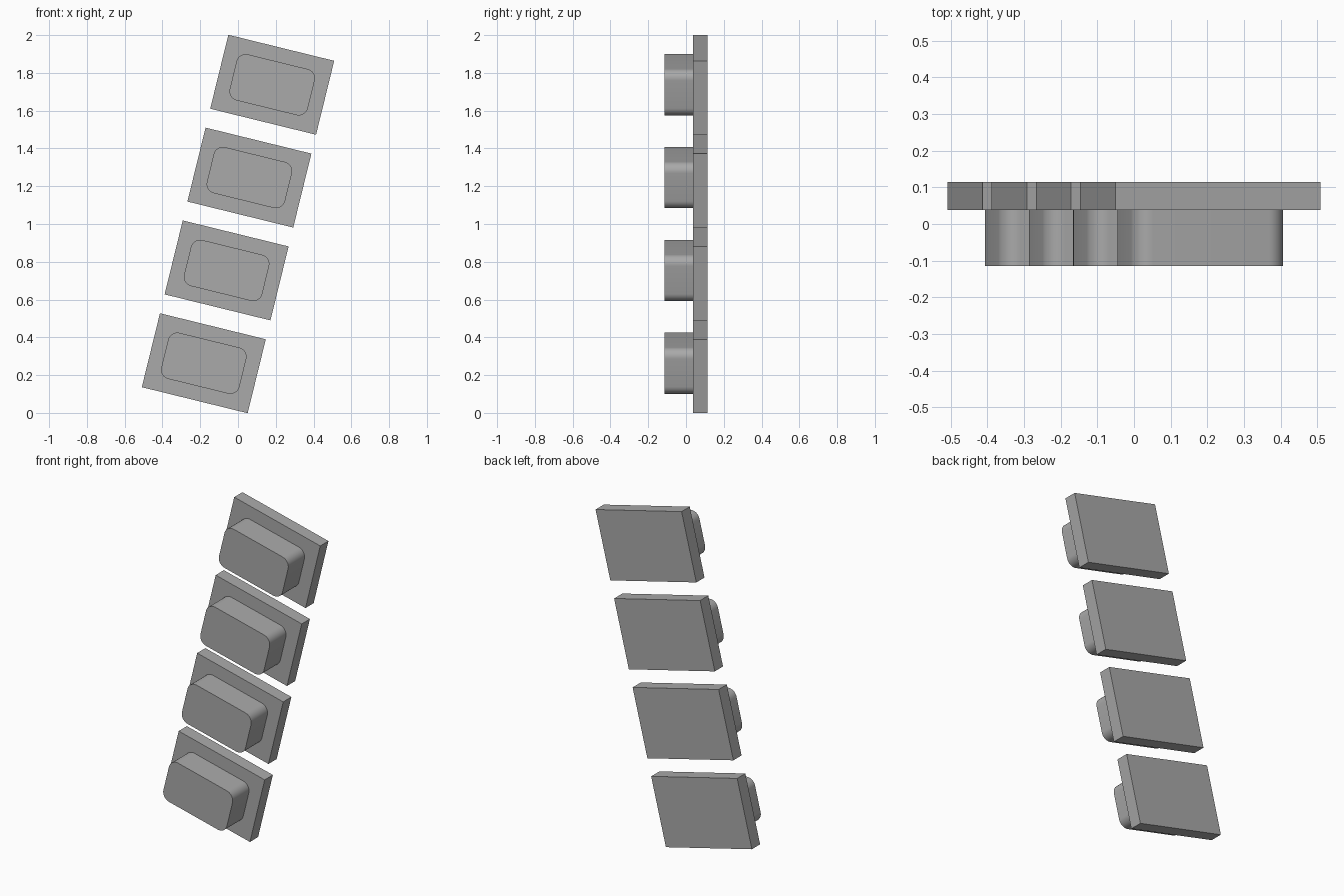
import bpy
import bmesh
from math import radians
from mathutils import Matrix, Vector

default_cube = bpy.data.objects.get("Cube")
if default_cube:
    bpy.data.objects.remove(default_cube, do_unlink=True)

TILT = radians(13.8)      # lean of the whole row
COUNT, PITCH = 4, 0.506   # number of keys and spacing along the row
FRONT, JOINT, BACK = -0.114, 0.038, 0.114

grey = bpy.data.materials.new("plain grey")
grey.use_nodes = True
grey.diffuse_color = (0.4, 0.4, 0.4, 1)
grey.node_tree.nodes["Principled BSDF"].inputs["Base Color"].default_value = grey.diffuse_color


def slab(name, width, height, y0, y1, matrix, radius=0):
    """Box from y0 to y1, with its four depth-wise edges optionally rounded."""
    bm = bmesh.new()
    bmesh.ops.create_cube(bm, size=1)
    bmesh.ops.scale(bm, vec=(width, y1 - y0, height), verts=bm.verts)
    bmesh.ops.translate(bm, vec=(0, (y0 + y1) / 2, 0), verts=bm.verts)
    if radius:
        edges = [e for e in bm.edges
                 if abs((e.verts[0].co - e.verts[1].co).normalized().y) > 0.9]
        bmesh.ops.bevel(bm, geom=edges, offset=radius, segments=10,
                        profile=0.5, affect='EDGES')
    mesh = bpy.data.meshes.new(name)
    bm.to_mesh(mesh)
    bm.free()
    mesh.materials.append(grey)
    obj = bpy.data.objects.new(name, mesh)
    bpy.context.collection.objects.link(obj)
    obj.matrix_world = matrix
    if radius:
        bpy.ops.object.select_all(action='DESELECT')
        obj.select_set(True)
        bpy.context.view_layer.objects.active = obj
        bpy.ops.object.shade_smooth_by_angle(angle=radians(30))
    return obj


# Each key is a flat back plate with a rounded block on its front
lean = Matrix.Rotation(TILT, 4, 'Y')
for i in range(COUNT):
    along = Vector((0, 0, (i - (COUNT - 1) / 2) * PITCH))
    place = Matrix.Translation((0, 0, 1)) @ lean @ Matrix.Translation(along)
    slab(f"back_plate_{i + 1}", 0.577, 0.403, JOINT, BACK, place)
    slab(f"rounded_block_{i + 1}", 0.426, 0.251, FRONT, JOINT, place, radius=0.05)
